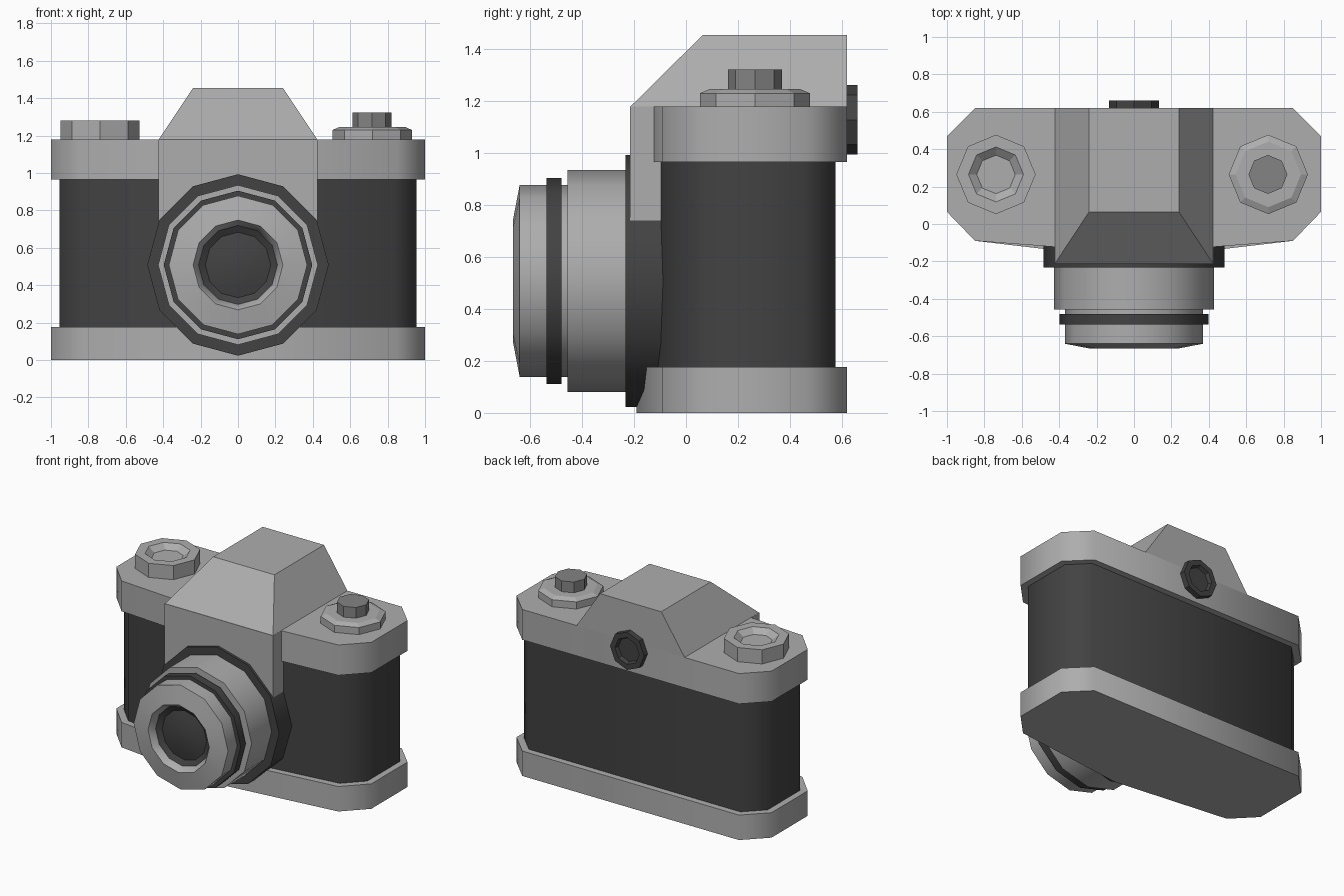
import bpy, bmesh, math

if "Cube" in bpy.data.objects:
    bpy.data.objects.remove(bpy.data.objects["Cube"])


def material(name, v):
    m = bpy.data.materials.new(name)
    m.diffuse_color = (v, v, v, 1)
    m.use_nodes = True
    m.node_tree.nodes["Principled BSDF"].inputs["Base Color"].default_value = m.diffuse_color
    return m


SILVER = material("silver grey", 0.42)
BLACK = material("soft black", 0.055)
STEEL = material("button grey", 0.23)


def finish(bm, name, mat, smooth=None):
    bmesh.ops.recalc_face_normals(bm, faces=bm.faces)
    me = bpy.data.meshes.new(name)
    bm.to_mesh(me)
    bm.free()
    ob = bpy.data.objects.new(name, me)
    bpy.context.collection.objects.link(ob)
    me.materials.append(mat)
    if smooth:
        bpy.ops.object.select_all(action='DESELECT')
        ob.select_set(True)
        bpy.context.view_layer.objects.active = ob
        bpy.ops.object.shade_smooth_by_angle(angle=math.radians(smooth))
    return ob


def loft(name, rings, mat, smooth=None):
    """Skin a list of equal-length point rings and cap both ends."""
    bm = bmesh.new()
    vs = [[bm.verts.new(p) for p in ring] for ring in rings]
    n = len(vs[0])
    for a, b in zip(vs, vs[1:]):
        for i in range(n):
            j = (i + 1) % n
            bm.faces.new((a[i], a[j], b[j], b[i]))
    bm.faces.new(vs[0])
    bm.faces.new(vs[-1])
    return finish(bm, name, mat, smooth)


def lathe_z(name, x, y, profile, mat, n=8, smooth=None):
    angs = [2 * math.pi * i / n for i in range(n)]
    return loft(name, [[(x + r * math.cos(a), y + r * math.sin(a), z) for a in angs]
                       for r, z in profile], mat, smooth)


def lathe_y(name, zc, profile, mat, n=12, smooth=None):
    angs = [2 * math.pi * i / n for i in range(n)]
    return loft(name, [[(r * math.cos(a), y, zc + r * math.sin(a)) for a in angs]
                       for r, y in profile], mat, smooth)


def slab(name, inset, nose, z0, z1, mat):
    """Body outline: chamfered corners and a front that comes to a shallow point."""
    i = inset
    half = [(0.85 - i * 0.45, -0.09 + i), (1 - i, 0.065 + i * 0.45),
            (1 - i, 0.47 - i * 0.45), (0.85 - i * 0.45, 0.62 - i)]
    plan = [(0, nose)] + half + [(-x, y) for x, y in reversed(half)]
    return loft(name, [[(x, y, z) for x, y in plan] for z in (z0, z1)], mat, 50)


# Body and plates
slab("bottom_plate", 0, -0.19, 0, 0.177, SILVER)
slab("body_grip", 0.045, -0.15, 0.17, 0.97, BLACK)
slab("top_plate", 0, -0.155, 0.965, 1.18, SILVER)


# Viewfinder hump and the front apron below it
def rect(x, y0, y1, z):
    return [(-x, y0, z), (x, y0, z), (x, y1, z), (-x, y1, z)]


loft("viewfinder_hump", [rect(0.425, -0.215, 0.62, 1.178),
                         rect(0.24, 0.065, 0.62, 1.455)], SILVER)
loft("front_apron", [rect(0.425, -0.215, 0.1, 0.74),
                     rect(0.425, -0.215, 0.1, 1.18)], SILVER)

# Eyepiece on the back
lathe_y("eyepiece", 1.128, [(0.134, 0.6), (0.134, 0.66), (0.095, 0.66), (0.085, 0.635)],
        BLACK, 8)

# Lens
ZC = 0.508
lathe_y("lens_mount", ZC, [(0.485, 0.0), (0.485, -0.233)], BLACK, smooth=35)
lathe_y("lens_barrel", ZC, [(0.427, -0.2), (0.427, -0.457), (0.37, -0.457), (0.37, -0.64),
                            (0.24, -0.665), (0.21, -0.62), (0.21, -0.59)], SILVER, smooth=35)
lathe_y("focus_ring", ZC, [(0.397, -0.48), (0.397, -0.537)], BLACK, smooth=35)
lathe_y("lens_glass", ZC, [(0.212, -0.58), (0.212, -0.622), (0.175, -0.6), (0.12, -0.613),
                           (0.06, -0.621), (0.01, -0.624)], BLACK, smooth=25)

# Rewind knob with dished top
lathe_z("rewind_knob", -0.738, 0.265, [(0.212, 1.17), (0.212, 1.28), (0.147, 1.28),
                                       (0.103, 1.245)], SILVER)

# Shutter dial and button
lathe_z("shutter_dial", 0.718, 0.265, [(0.212, 1.17), (0.212, 1.23), (0.175, 1.246)], SILVER)
lathe_z("shutter_button", 0.716, 0.265, [(0.104, 1.24), (0.104, 1.322)], STEEL)
